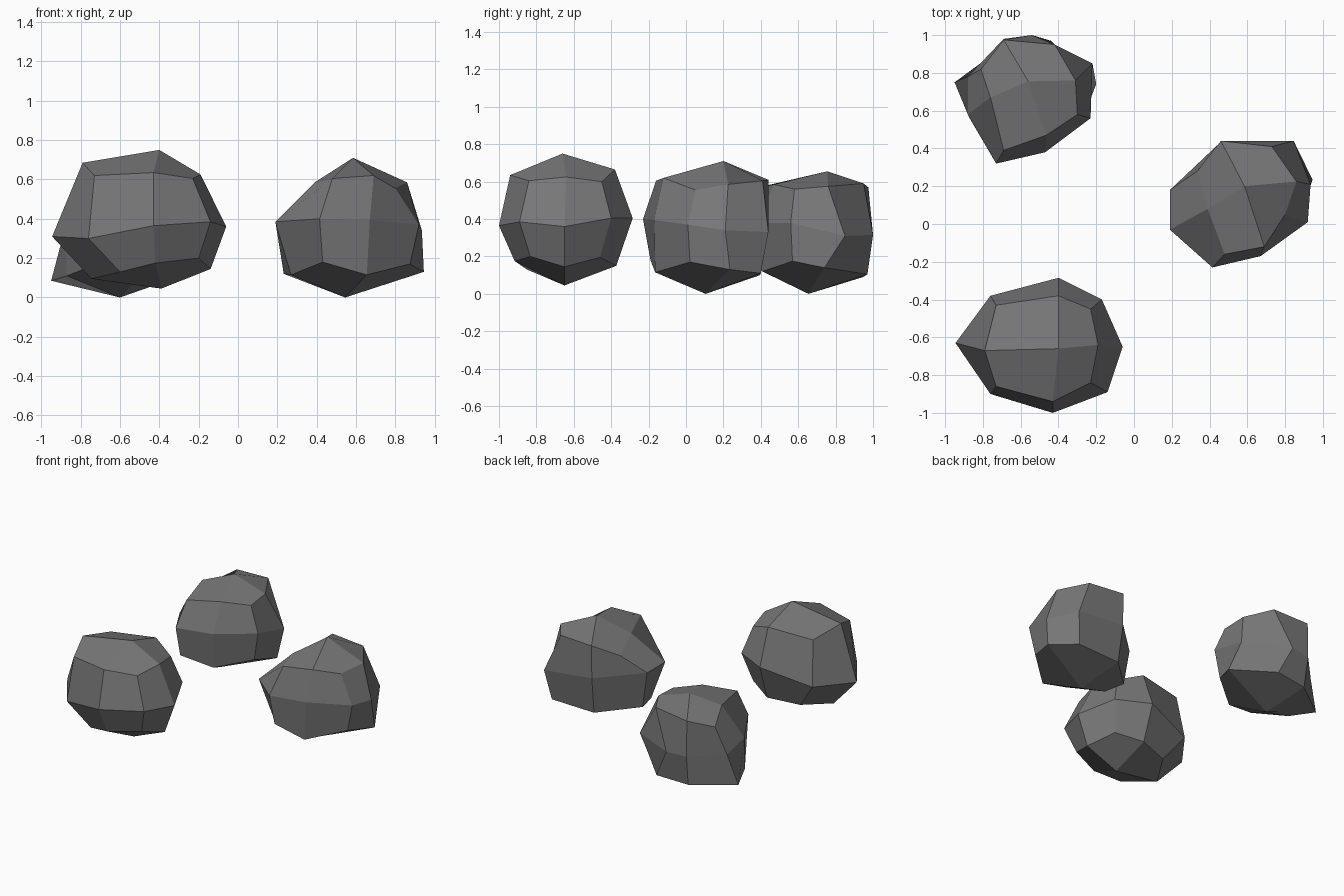
import bpy, bmesh
from mathutils import Vector

# One grey stone colour for everything
stone = bpy.data.materials.new("stone_grey")
stone.diffuse_color = (0.185, 0.185, 0.185, 1)


def boulder(name, peak, crown, belly, base, taper, foot_z, pulled):
    """Faceted boulder: crown and belly outlines of eight points (from the
    front left, anticlockwise), a foot that is the belly tapered towards the
    base point, and quad fans of four faces closing top and bottom."""
    foot = []
    for i, p in enumerate(belly):
        q = Vector(p).lerp(Vector(base), taper)
        q.z = foot_z[i]
        foot.append(Vector(pulled.get(i, q)))

    bm = bmesh.new()
    rings = [[bm.verts.new(p) for p in ring] for ring in (foot, belly, crown)]
    # side walls
    for low, high in zip(rings, rings[1:]):
        for i in range(8):
            j = (i + 1) % 8
            bm.faces.new((low[i], low[j], high[j], high[i]))
    # top and bottom caps: each quad spans one corner of the outline
    for ring, tip in ((rings[0], base), (rings[2], peak)):
        c = bm.verts.new(tip)
        for i in (1, 3, 5, 7):
            bm.faces.new((c, ring[i], ring[(i + 1) % 8], ring[(i + 2) % 8]))
    bmesh.ops.recalc_face_normals(bm, faces=bm.faces[:])

    mesh = bpy.data.meshes.new(name)
    bm.to_mesh(mesh)
    bm.free()
    mesh.materials.append(stone)
    obj = bpy.data.objects.new(name, mesh)
    bpy.context.collection.objects.link(obj)
    return obj


# Front boulder, the largest, with a blunt point to the left
boulder(
    "front_boulder",
    peak=(-.40, -.66, .75),
    crown=[(-.73, -.86, .62), (-.43, -.94, .635), (-.23, -.84, .605), (-.19, -.64, .625),
           (-.23, -.45, .60), (-.40, -.38, .665), (-.73, -.43, .64), (-.79, -.67, .685)],
    belly=[(-.76, -.90, .30), (-.43, -1.0, .365), (-.14, -.89, .385), (-.06, -.65, .36),
           (-.17, -.40, .405), (-.40, -.285, .405), (-.76, -.38, .32), (-.945, -.63, .31)],
    base=(-.39, -.65, .045), taper=.24,
    foot_z=[.13, .175, .20, .145, .195, .15, .13, .095],
    pulled={0: (-.60, -.85, .13), 6: (-.62, -.44, .13), 7: (-.745, -.65, .095)})

# Right boulder, with a steep back corner
boulder(
    "right_boulder",
    peak=(.585, .20, .71),
    crown=[(.48, -.16, .605), (.69, -.12, .62), (.80, .05, .555), (.86, .225, .585),
           (.73, .41, .605), (.46, .44, .61), (.335, .28, .51), (.39, .08, .585)],
    belly=[(.415, -.23, .40), (.67, -.17, .395), (.92, .01, .37), (.935, .21, .34),
           (.845, .44, .33), (.46, .435, .37), (.19, .18, .385), (.19, -.03, .385)],
    base=(.545, .105, 0), taper=.12,
    foot_z=[.18, .115, .17, .13, .11, .10, .12, .115],
    pulled={1: (.655, -.165, .115), 3: (.945, .235, .13), 7: (.27, .02, .115)})

# Back left boulder, with a low spur at the back left
boulder(
    "back_boulder",
    peak=(-.56, .755, .655),
    crown=[(-.69, .39, .57), (-.465, .47, .585), (-.30, .58, .56), (-.31, .76, .575),
           (-.42, .95, .59), (-.69, .975, .57), (-.81, .82, .50), (-.76, .67, .59)],
    belly=[(-.73, .32, .38), (-.47, .38, .38), (-.23, .56, .38), (-.22, .85, .31),
           (-.54, 1.0, .315), (-.69, .98, .31), (-.88, .78, .30), (-.88, .58, .35)],
    base=(-.60, .655, 0), taper=.10,
    foot_z=[.17, .12, .175, .14, .10, .09, .085, .11],
    pulled={3: (-.20, .74, .14), 4: (-.44, .97, .105), 6: (-.95, .75, .085), 7: (-.87, .56, .11)})
